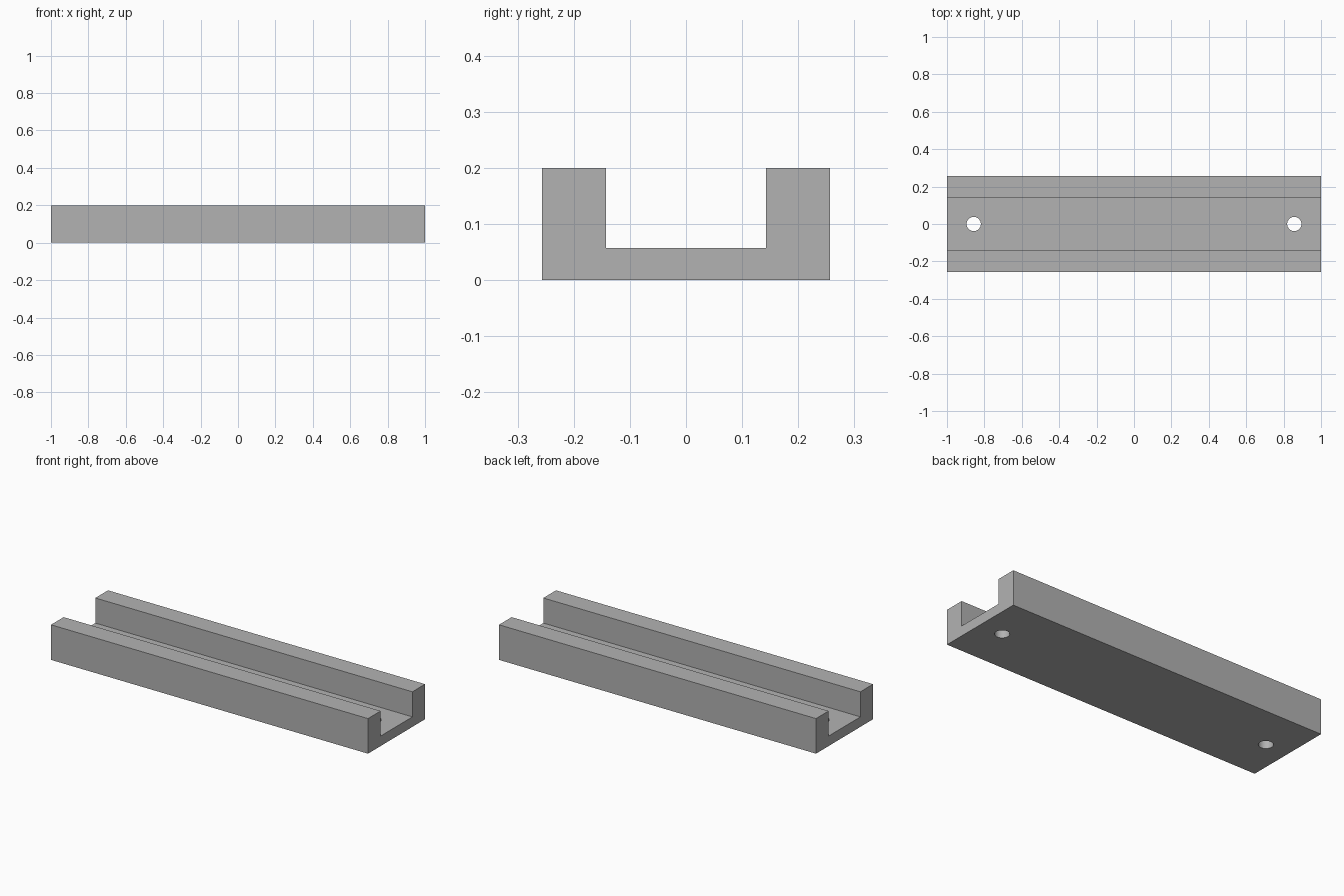
import bpy
import bmesh

LENGTH = 2.0
HALF_WIDTH, HALF_SLOT = 0.257, 0.143
HEIGHT, FLOOR = 0.2, 0.057
HOLE_X, HOLE_RADIUS = 0.857, 0.038

cube = bpy.data.objects.get("Cube")
if cube:
    bpy.data.objects.remove(cube, do_unlink=True)

# One plain grey for the whole part
grey = bpy.data.materials.new("plain_grey")
grey.use_nodes = True
colour = (0.448, 0.448, 0.448, 1.0)
grey.diffuse_color = colour
grey.node_tree.nodes["Principled BSDF"].inputs["Base Color"].default_value = colour

# Channel rail: U-shaped profile extruded along x
half_profile = [(HALF_WIDTH, 0), (HALF_WIDTH, HEIGHT), (HALF_SLOT, HEIGHT), (HALF_SLOT, FLOOR)]
profile = half_profile + [(-y, z) for y, z in reversed(half_profile)]
bm = bmesh.new()
end = bm.faces.new([bm.verts.new((-LENGTH / 2, y, z)) for y, z in profile])
extruded = bmesh.ops.extrude_face_region(bm, geom=[end], use_keep_orig=True)
moved = [v for v in extruded["geom"] if isinstance(v, bmesh.types.BMVert)]
bmesh.ops.translate(bm, verts=moved, vec=(LENGTH, 0, 0))
bmesh.ops.recalc_face_normals(bm, faces=bm.faces)
mesh = bpy.data.meshes.new("channel_rail")
bm.to_mesh(mesh)
bm.free()
mesh.materials.append(grey)
rail = bpy.data.objects.new("channel_rail", mesh)
bpy.context.collection.objects.link(rail)

# Screw holes through the floor near each end
for side in (-1, 1):
    bpy.ops.mesh.primitive_cylinder_add(
        vertices=48, radius=HOLE_RADIUS, depth=4 * FLOOR,
        location=(side * HOLE_X, 0, FLOOR / 2))
    cutter = bpy.context.object
    cutter.name = "hole_cutter"
    cutter.hide_render = True
    cutter.data.materials.append(grey)

    bpy.context.view_layer.objects.active = rail
    cut = rail.modifiers.new("screw_hole", "BOOLEAN")
    cut.operation = "DIFFERENCE"
    cut.solver = "EXACT"
    cut.object = cutter
    bpy.ops.object.modifier_apply(modifier=cut.name)
    bpy.data.objects.remove(cutter, do_unlink=True)

# Smooth hole walls, crisp edges elsewhere
bpy.ops.object.select_all(action="DESELECT")
rail.select_set(True)
bpy.context.view_layer.objects.active = rail
bpy.ops.object.shade_smooth_by_angle()
